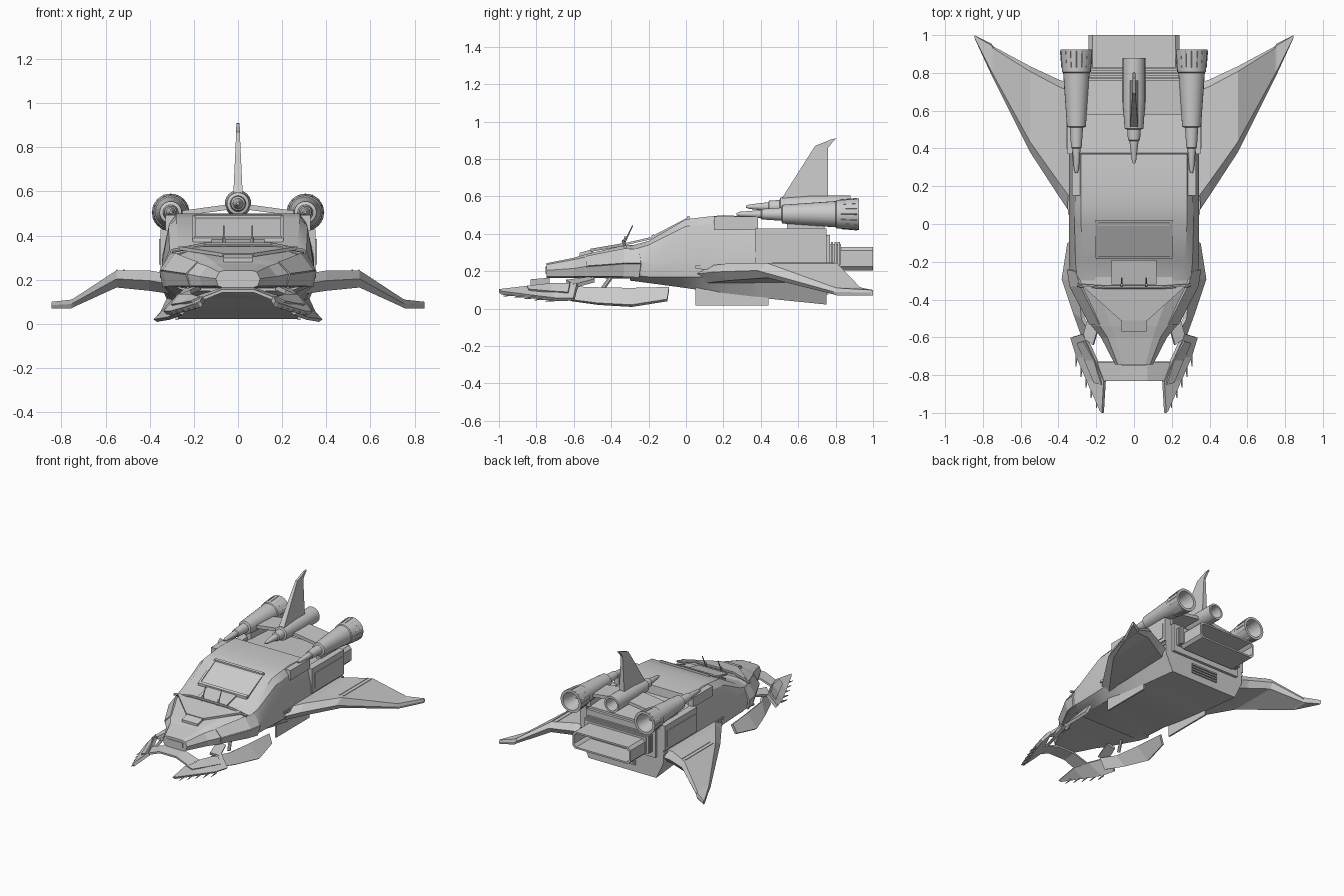
import bpy, bmesh, math
from mathutils import Vector


def loft(name, rings, mirror=False, cap=True, closed=True, thick=0, smooth=False):
    """Skin a list of equal-length point rings; optional mirror and thickness."""
    bm = bmesh.new()
    vs = [[bm.verts.new(p) for p in r] for r in rings]
    n = len(rings[0])
    for a, b in zip(vs, vs[1:]):
        for i in range(n if closed else n - 1):
            j = (i + 1) % n
            bm.faces.new((a[i], a[j], b[j], b[i]))
    if cap and closed:
        bm.faces.new(vs[0])
        bm.faces.new(vs[-1])
    bmesh.ops.recalc_face_normals(bm, faces=bm.faces)
    me = bpy.data.meshes.new(name)
    bm.to_mesh(me)
    bm.free()
    ob = bpy.data.objects.new(name, me)
    bpy.context.collection.objects.link(ob)
    if smooth:
        bpy.ops.object.select_all(action='DESELECT')
        ob.select_set(True)
        bpy.context.view_layer.objects.active = ob
        bpy.ops.object.shade_smooth_by_angle(angle=math.radians(25))
    if thick:
        m = ob.modifiers.new("thickness", 'SOLIDIFY')
        m.thickness, m.offset = thick, 0
    if mirror:
        ob.modifiers.new("mirror", 'MIRROR')
    return ob


def box(name, x, y, z, mirror=False, dz=0):
    """Box from ranges; dz lifts the rear end to make a sloped box."""
    return loft(name, [[(x[0], yy, z[0] + d), (x[1], yy, z[0] + d), (x[1], yy, z[1] + d),
                        (x[0], yy, z[1] + d)] for yy, d in ((y[0], 0), (y[1], dz))], mirror)


def sheet(name, a, b, thick, mirror=True):
    return loft(name, [a, b], mirror, closed=False, thick=thick)


def lathe(name, prof, x, z, n=24, mirror=False):
    """Turn (y, radius) pairs around an axis parallel to y."""
    rings = [[(x + r * math.cos(t * math.tau / n), y, z + r * math.sin(t * math.tau / n))
              for t in range(n)] for y, r in prof]
    return loft(name, rings, mirror, smooth=True)


def tube(name, p, q, r, r2=None, mirror=False, n=8):
    p, q = Vector(p), Vector(q)
    rot = (q - p).to_track_quat('Z', 'Y')
    circ = [Vector((math.cos(i * math.tau / n), math.sin(i * math.tau / n), 0)) for i in range(n)]
    return loft(name, [[c + rot @ (v * s) for v in circ]
                       for c, s in ((p, r), (q, r if r2 is None else r2))], mirror)


def sections(name, secs, smooth=False):
    """Symmetric hull from (y, half profile) sections."""
    return loft(name, [[(x, y, z) for x, z in h] + [(-x, y, z) for x, z in reversed(h)]
                       for y, h in secs], smooth=smooth)


# Main hull with sloping belly and stepped rear roof
sections("hull", [
    (-.30, [(.24, .15), (.325, .18), (.335, .25), (.30, .31), (.22, .335)]),
    (-.20, [(.25, .137), (.33, .17), (.345, .25), (.31, .34), (.27, .362)]),
    (.00, [(.27, .11), (.335, .17), (.345, .27), (.315, .44), (.28, .478)]),
    (.10, [(.275, .095), (.34, .17), (.345, .27), (.312, .45), (.28, .49)]),
    (.20, [(.28, .08), (.34, .17), (.345, .28), (.31, .46), (.28, .50)]),
    (.37, [(.28, .06), (.34, .17), (.345, .30), (.31, .45), (.28, .49)]),
    (.375, [(.28, .06), (.34, .17), (.345, .30), (.32, .41), (.28, .43)]),
    (.75, [(.28, .022), (.34, .15), (.34, .28), (.31, .38), (.27, .41)])], smooth=True)

# Faceted nose
sections("nose", [
    (-.25, [(.22, .16), (.33, .17), (.345, .24), (.30, .31), (.2, .342)]),
    (-.33, [(.21, .16), (.31, .17), (.33, .24), (.275, .31), (.2, .338)]),
    (-.54, [(.15, .165), (.21, .172), (.225, .225), (.18, .275), (.12, .29)]),
    (-.60, [(.13, .165), (.165, .172), (.175, .215), (.14, .262), (.1, .272)]),
    (-.745, [(.07, .165), (.09, .172), (.1, .205), (.085, .235), (.06, .243)])])
box("nose_grille", (-.065, .065), (-.75, -.74), (.185, .225))
sheet("cheek_armor_upper", [(.18, -.53, .278), (.28, -.33, .318), (.305, -.25, .315)],
      [(.232, -.53, .225), (.336, -.33, .24), (.35, -.24, .24)], .012)
sheet("cheek_armor_lower", [(.232, -.53, .225), (.336, -.33, .24), (.35, -.24, .24)],
      [(.215, -.52, .175), (.316, -.33, .172), (.335, -.25, .168)], .012)
sheet("nose_upper_panel", [(-.07, -.51, .312), (.07, -.51, .312)],
      [(-.27, -.33, .343), (.27, -.33, .343)], .016, False)
box("nose_sensor", (-.065, .065), (-.57, -.50), (.28, .298), dz=.02)

# Visor bar, front hatch and antennas
tube("visor_bar", (-.15, -.335, .36), (.15, -.335, .36), .009)
tube("visor_bar_side", (.15, -.335, .36), (.3, -.325, .33), .009, mirror=True)
box("front_hatch", (-.12, .12), (-.32, -.19), (.34, .352), dz=.03)
tube("antenna", (.065, -.33, .35), (.065, -.285, .445), .005, .003, True)
tube("antenna_base", (.065, -.335, .34), (.065, -.32, .385), .008, mirror=True)

# Windshield: glass and raised frame following the slope
box("windshield", (-.19, .19), (-.175, .01), (.376, .383), dz=.1)
box("window_frame_side", (.19, .205), (-.18, .02), (.36, .388), True, .105)
box("window_frame_low", (-.2, .2), (-.185, -.17), (.36, .39), dz=.008)
box("window_frame_top", (-.2, .2), (.005, .02), (.46, .491), dz=.005)

# Cranked wings: one six-sided ring per station
wing = []
for x, le, te, zt, zb in [(.30, 0, .73, .225, .135), (.40, .15, .765, .242, .15),
                          (.55, .38, .835, .243, .165), (.745, .77, .94, .115, .076),
                          (.755, .79, .955, .11, .07), (.845, .985, 1, .10, .07)]:
    c, m = te - le, (zt + zb) / 2
    wing.append([(x, le, m), (x, le + .12 * c, zt), (x, te - .06 * c, zt),
                 (x, te, m), (x, te - .06 * c, zb), (x, le + .12 * c, zb)])
loft("wing", wing, True)
for x0 in (.515, .545):
    box("wing_seam", (x0, x0 + .006), (.46, .79), (.236, .246), True)

# Belly fins, side pods and rails
box("belly_fin", (.27, .282), (.05, .44), (.018, .12), True)
box("side_pod", (.30, .352), (.37, .75), (.245, .428), True)
box("side_pod_panel", (.35, .357), (.40, .73), (.27, .385), True)
box("side_rail", (.335, .350), (.05, .75), (.215, .23), True)
for i in range(9):
    box("rail_tooth", (.335, .353), (.08 + i * .075, .12 + i * .075), (.208, .224), True)
box("roof_rail", (.285, .328), (.15, .385), (.42, .493), True)

# Side engines with hollow ribbed nozzles
EX, EZ = .305, .505
lathe("side_engine", [(.27, .006), (.29, .013), (.40, .022), (.405, .028), (.51, .035), (.515, .05),
                      (.80, .07), (.805, .076), (.925, .085), (.925, .066), (.79, .046),
                      (.79, .024), (.86, .008)], EX, EZ, 24, True)
for i in range(16):
    t = i * math.tau / 16
    c, s = math.cos(t), math.sin(t)
    tube("nozzle_rib", (EX + .074 * c, .83, EZ + .074 * s), (EX + .081 * c, .915, EZ + .081 * s),
         .006, mirror=True, n=4)

# Centre engine, fin and struts
lathe("centre_engine", [(.32, .006), (.34, .012), (.44, .024), (.445, .032), (.50, .036),
                        (.505, .05), (.65, .06), (.88, .06), (.88, .046), (.76, .036),
                        (.76, .018), (.82, .006)], 0, .545)
loft("tail_fin", [[(-w, y0, z0), (w, y0, z0), (w, y1, z1), (-w, y1, z1)]
                  for y0, z0, y1, z1, w in [(.50, .57, .76, .57, .022), (.69, .87, .76, .86, .008),
                                            (.74, .89, .785, .892, .008), (.78, .907, .805, .91, .006)]])
loft("engine_strut", [[(x, .58, z - .012), (x, .76, z - .012), (x, .76, z + .012), (x, .58, z + .012)]
                      for x, z in ((.0, .535), (.26, .50))], True)
box("engine_mount", (.27, .31), (.54, .74), (.40, .48), True)

# Rear collar, ribs and rectangular exhaust duct
box("rear_collar", (-.285, .285), (.74, .77), (.18, .395))
for i in range(3):
    box("duct_rib", (-.265, .265), (.775 + i * .018, .787 + i * .018), (.225, .355))
box("duct_core", (-.25, .25), (.76, .83), (.235, .345))
duct = []
for y, w, z0, z1 in [(.79, .24, .205, .33), (1, .24, .205, .33), (1, .228, .217, .318),
                     (.83, .228, .217, .318)]:
    b = .02
    duct.append([(w - b, y, z0), (w, y, z0 + b), (w, y, z1 - b), (w - b, y, z1),
                 (b - w, y, z1), (-w, y, z1 - b), (-w, y, z0 + b), (b - w, y, z0)])
loft("exhaust_duct", duct)
for i in range(4):
    box("rear_grille_bar", (-.11, .11), (.745, .762), (.075 + i * .02, .086 + i * .02))

# Skids, jaw and front claws below the nose
sheet("skid", [(.21, -.61, .115), (.27, -.50, .11), (.29, -.30, .105), (.315, -.09, .11)],
      [(.26, -.62, .045), (.315, -.47, .025), (.375, -.29, .015), (.345, -.10, .045)], .02)
tube("skid_brace", (.24, -.45, .10), (.22, -.40, .17), .012, mirror=True)
sheet("claw", [(.165, -1.0, .095), (.155, -.83, .115), (.20, -.72, .125), (.265, -.58, .13)],
      [(.175, -.99, .085), (.245, -.83, .065), (.30, -.70, .05), (.33, -.60, .05)], .022)
sheet("claw_upper_plate", [(.17, -.85, .118), (.21, -.72, .132), (.265, -.62, .132)],
      [(.21, -.84, .1), (.26, -.72, .09), (.30, -.63, .085)], .012)
for i in range(5):
    x, y, z = .195 + i * .027, -.93 + i * .055, .075 - i * .007
    tube("claw_spike", (x, y + .02, z), (x + .005, y - .045, z - .008), .008, .002, True, 6)
sheet("jaw_arm", [(.17, -.49, .165), (.215, -.64, .145)], [(.24, -.49, .15), (.27, -.60, .12)], .02)
sheet("jaw_lip", [(-.17, -.83, .11), (-.07, -.83, .15), (.07, -.83, .15), (.17, -.83, .11)],
      [(-.19, -.73, .12), (-.07, -.73, .158), (.07, -.73, .158), (.19, -.73, .12)], .014, False)
